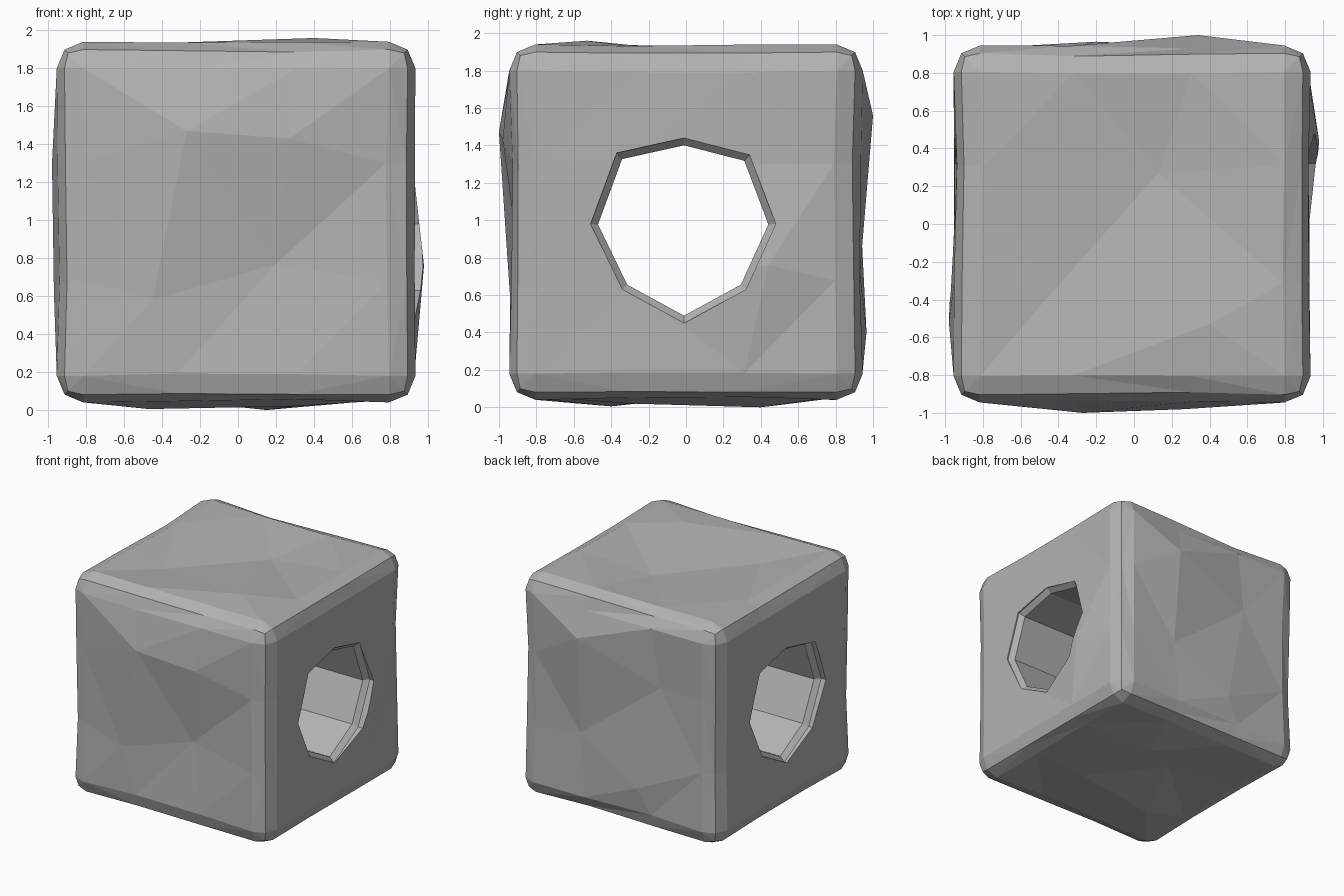
import bpy, bmesh, random
from mathutils import Vector

if "Cube" in bpy.data.objects:
    bpy.data.objects.remove(bpy.data.objects["Cube"])

random.seed(4)
HALF = Vector((0.945, 0.945, 0.95))
CENTRE = Vector((-0.01, 0.0, 0.99))

# Hewn surface points inside each face (final coordinates)
HEWN = {
    (1, -1): [(-0.27, -1.0, 1.47), (0.27, -0.98, 1.43), (-0.45, -0.94, 0.58), (0.2, -0.89, 0.77)],
    (1, 1): [(-0.4, 0.92, 1.3), (0.34, 1.0, 1.56), (-0.2, 0.965, 0.4), (0.35, 0.93, 0.72)],
    (2, 1): [(-0.7, 0.4, 1.935), (0.13, 0.27, 1.88), (-0.45, -0.38, 1.89), (0.4, -0.53, 1.96)],
    (2, -1): [(-0.47, -0.4, 0.005), (0.15, 0.4, 0.0), (0.3, -0.3, 0.02), (-0.2, 0.2, 0.07)],
    (0, 1): [(0.93, -0.3, 1.3), (0.92, 0.3, 1.3), (0.92, -0.3, 0.65), (0.98, 0.44, 0.76)],
    (0, -1): [(-0.98, -0.52, 1.3), (-0.94, 0.3, 1.3), (-0.97, -0.5, 0.62), (-0.95, 0.3, 0.65)],
}

# Grey stone
stone = bpy.data.materials.new("grey_stone")
stone.diffuse_color = (0.45, 0.45, 0.45, 1)
stone.use_nodes = True
stone.node_tree.nodes["Principled BSDF"].inputs["Base Color"].default_value = stone.diffuse_color


def add_object(bm, name):
    bmesh.ops.recalc_face_normals(bm, faces=bm.faces[:])
    mesh = bpy.data.meshes.new(name)
    bm.to_mesh(mesh)
    bm.free()
    mesh.materials.append(stone)
    ob = bpy.data.objects.new(name, mesh)
    bpy.context.collection.objects.link(ob)
    return ob


# Stone block: cube split 3 x 3 with rounded edges
bm = bmesh.new()
bmesh.ops.create_cube(bm, size=2)
bmesh.ops.subdivide_edges(bm, edges=bm.edges[:], cuts=2, use_grid_fill=True)
for v in bm.verts:
    v.co = Vector([c * h for c, h in zip(v.co, HALF)])
rims = [e for e in bm.edges if e.calc_face_angle(0) > 1]
bmesh.ops.bevel(bm, geom=rims, offset=0.14, segments=2, profile=0.5, affect='EDGES')
for v in bm.verts:
    v.co += CENTRE

# Push the inner points of every face to the hewn positions
for (axis, side), points in HEWN.items():
    a, b = [i for i in range(3) if i != axis]
    for v in bm.verts:
        d = v.co - CENTRE
        if abs(d[a]) < 0.5 and abs(d[b]) < 0.5 and d[axis] * side > 0.85:
            quad = (d[a] > 0, d[b] > 0)
            for p in points:
                if (p[a] > CENTRE[a], p[b] > CENTRE[b]) == quad:
                    v.co = Vector(p)
                    break

# Slight wear along the edges
for v in bm.verts:
    d = v.co - CENTRE
    if sum(abs(c) > 0.7 for c in d) >= 2 and min(abs(c) for c in d) < 0.5:
        v.co -= d.normalized() * random.uniform(0, 0.025)
bmesh.ops.triangulate(bm, faces=bm.faces[:])
block = add_object(bm, "stone_block")

# Eight-sided tunnel along x with chamfered mouths
mouth = [(-0.01, 1.44), (0.34, 1.35), (0.48, 0.98), (0.32, 0.63),
         (-0.01, 0.45), (-0.34, 0.63), (-0.51, 0.98), (-0.37, 1.36)]
bm = bmesh.new()
rings = []
for x, s in [(-1.2, 1), (-0.93, 1), (-0.89, 0.92), (0.88, 0.92), (0.92, 1), (1.2, 1)]:
    rings.append([bm.verts.new((x, -0.015 + s * (y + 0.015), 0.95 + s * (z - 0.95)))
                  for y, z in mouth])
for r0, r1 in zip(rings, rings[1:]):
    for i in range(8):
        j = (i + 1) % 8
        bm.faces.new((r0[i], r0[j], r1[j], r1[i]))
bm.faces.new(rings[0])
bm.faces.new(rings[-1])
cutter = add_object(bm, "tunnel_cutter")
cutter.hide_render = True

mod = block.modifiers.new("tunnel", 'BOOLEAN')
mod.operation = 'DIFFERENCE'
mod.solver = 'EXACT'
mod.object = cutter
bpy.context.view_layer.objects.active = block
bpy.ops.object.modifier_apply(modifier=mod.name)
bpy.data.objects.remove(cutter)
